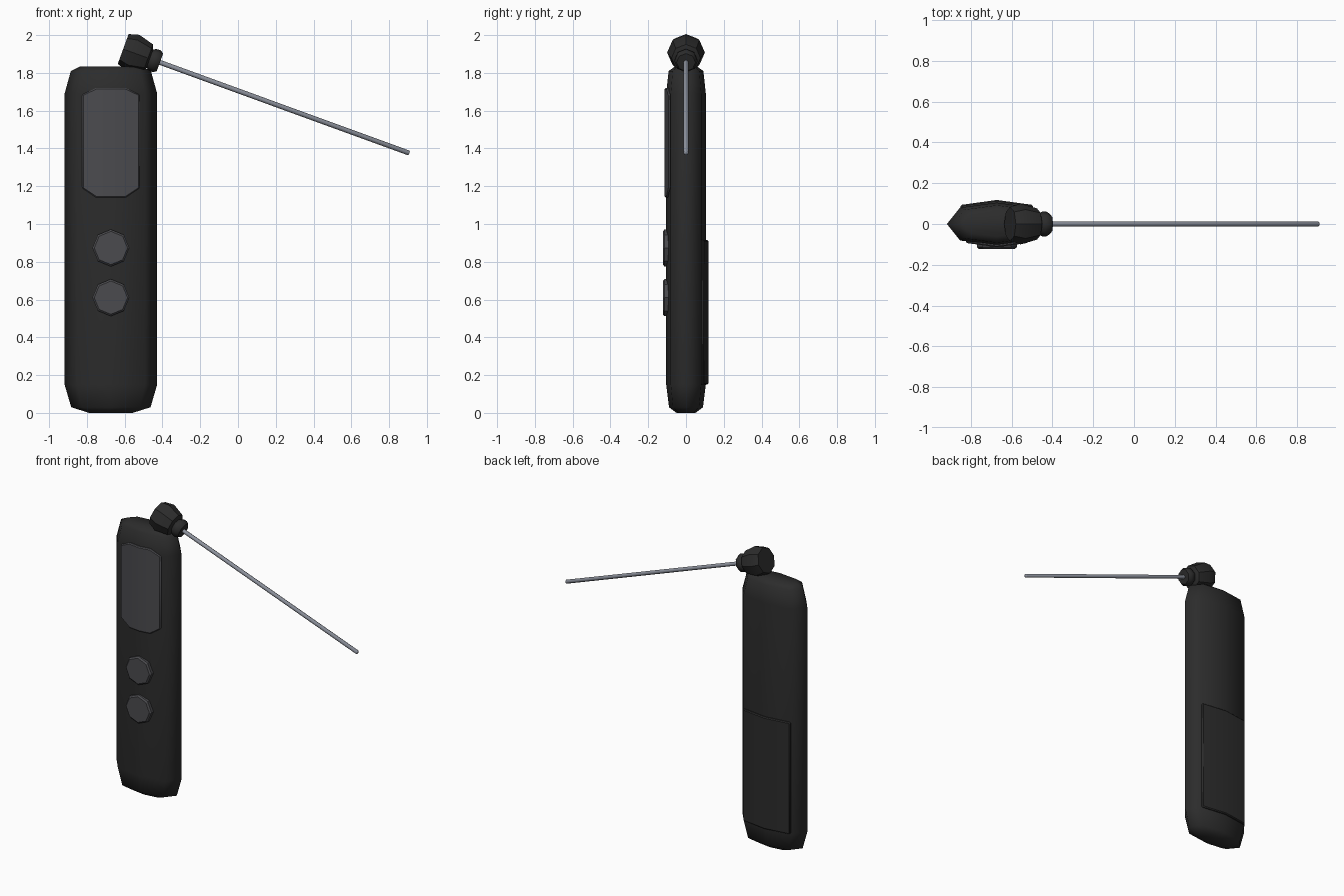
import bpy, bmesh, math
from mathutils import Vector

if "Cube" in bpy.data.objects:
    bpy.data.objects.remove(bpy.data.objects["Cube"])

CX = -0.673          # body centre line in x
HALF_W, HALF_D = 0.245, 0.105


def material(name, rgb):
    m = bpy.data.materials.new(name)
    m.diffuse_color = (*rgb, 1)
    m.use_nodes = True
    m.node_tree.nodes["Principled BSDF"].inputs["Base Color"].default_value = m.diffuse_color
    return m


BLACK = material("black plastic", (0.025, 0.025, 0.025))
GREY = material("dark grey panel", (0.07, 0.07, 0.077))
METAL = material("antenna metal", (0.27, 0.29, 0.34))


def finish(name, bm, mat, angle):
    bmesh.ops.recalc_face_normals(bm, faces=bm.faces)
    me = bpy.data.meshes.new(name)
    bm.to_mesh(me)
    bm.free()
    me.materials.append(mat)
    ob = bpy.data.objects.new(name, me)
    bpy.context.collection.objects.link(ob)
    bpy.ops.object.select_all(action='DESELECT')
    ob.select_set(True)
    bpy.context.view_layer.objects.active = ob
    bpy.ops.object.shade_smooth_by_angle(angle=math.radians(angle))
    return ob


def loft(name, rings, mat, angle):
    """Skin a list of closed rings and cap both ends."""
    bm = bmesh.new()
    vs = [[bm.verts.new(p) for p in ring] for ring in rings]
    n = len(vs[0])
    for a, b in zip(vs, vs[1:]):
        for i in range(n):
            j = (i + 1) % n
            bm.faces.new((a[i], a[j], b[j], b[i]))
    bm.faces.new(vs[0])
    bm.faces.new(vs[-1])
    return finish(name, bm, mat, angle)


def lathe(name, origin, axis, side, profile, mat, angle, n=8):
    """Turn (distance along axis, radius) pairs about an axis."""
    o, a, u = Vector(origin), Vector(axis).normalized(), Vector(side).normalized()
    v = a.cross(u)
    turn = [2 * math.pi * i / n for i in range(n)]
    rings = [[o + a * t + (u * math.cos(k) + v * math.sin(k)) * r for k in turn]
             for t, r in profile]
    return loft(name, rings, mat, angle)


def depth(x):
    """Half thickness of the body at x."""
    return HALF_D - 0.025 * min(1, abs(x - CX) / 0.18)


def plate(name, columns, side, offset, mat):
    """Thin plate following the body curve; columns are (x, z low, z high)."""
    rings = []
    for x, lo, hi in columns:
        outer, inner = side * (depth(x) + offset), side * (depth(x) - 0.012)
        rings.append([(x, outer, lo), (x, outer, hi), (x, inner, hi), (x, inner, lo)])
    ob = loft(name, rings, mat, 40)
    bev = ob.modifiers.new("rim", 'BEVEL')
    bev.width, bev.segments = 0.006, 1
    bev.limit_method, bev.angle_limit = 'ANGLE', math.radians(50)
    return ob


# body: eight-sided pointed section, tapered at both ends
quarter = [(1, 0), (0.735, 0.77), (0, 1), (-0.735, 0.77)]
section = quarter + [(-x, -y) for x, y in quarter]
levels = [(0, 0.115, 0.05), (0.03, 0.21, 0.09), (0.15, HALF_W, HALF_D),
          (1.69, HALF_W, HALF_D), (1.81, 0.212, 0.092), (1.833, 0.165, 0.06)]
loft("body", [[(CX + sx * w, sy * d, z) for sx, sy in section]
              for z, w, d in levels], BLACK, 180)

# screen with cut corners
plate("screen", [(CX - 0.152, 1.19, 1.685), (CX - 0.078, 1.14, 1.72), (CX, 1.14, 1.72),
                 (CX + 0.078, 1.14, 1.72), (CX + 0.152, 1.19, 1.685)], -1, 0.009, GREY)

# battery cover on the back
plate("battery_cover", [(CX - 0.177, 0.15, 0.915), (CX, 0.15, 0.915),
                        (CX + 0.177, 0.15, 0.915)], 1, 0.013, BLACK)

# two round buttons
for name, z in (("upper_button", 0.873), ("lower_button", 0.61)):
    lathe(name, (CX, 0, z), (0, -1, 0), (1, 0, 0),
          [(0.085, 0.098), (0.114, 0.098), (0.123, 0.088)], GREY, 25)

# tilted antenna with its pivot knob and collar
tilt = math.radians(-20)
axis = (math.cos(tilt), 0, math.sin(tilt))
across = (-math.sin(tilt), 0, math.cos(tilt))
base = (-0.42, 0, 1.858)
lathe("antenna_knob", base, axis, across,
      [(-0.2, 0.084), (-0.145, 0.1), (-0.06, 0.077), (-0.05, 0.05)], BLACK, 40)
lathe("antenna_collar", base, axis, across,
      [(-0.06, 0.045), (-0.035, 0.06), (-0.012, 0.062), (0.007, 0.05)], BLACK, 40)
lathe("antenna_rod", base, axis, across,
      [(-0.02, 0.013), (1.408, 0.013), (1.412, 0.009)], METAL, 60)
